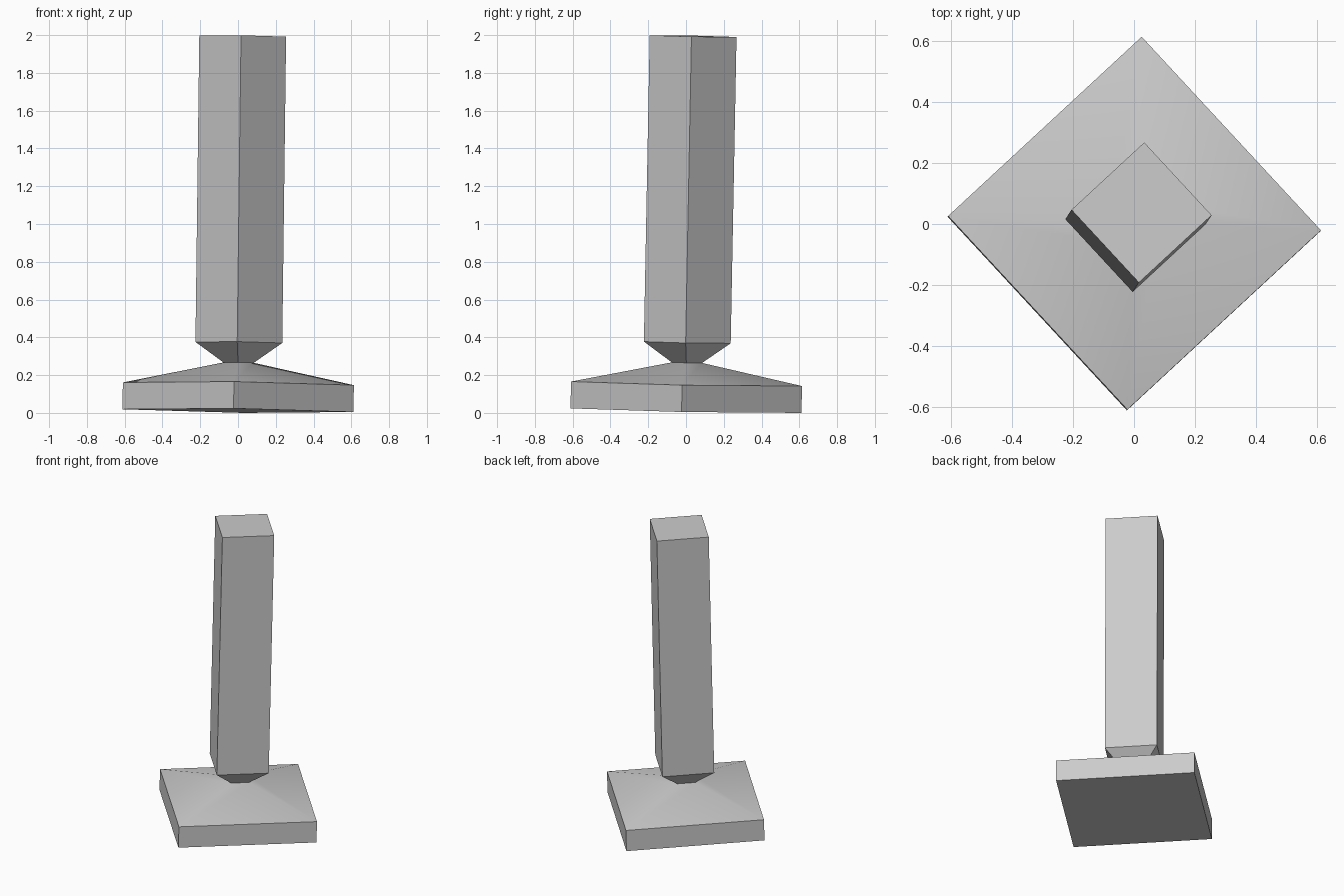
import bpy, bmesh
from math import cos, sin, pi, radians
from mathutils import Matrix, Vector

cube = bpy.data.objects.get("Cube")
if cube:
    bpy.data.objects.remove(cube, do_unlink=True)

grey = bpy.data.materials.new("plain_grey")
grey.use_nodes = True
colour = (0.6, 0.6, 0.6, 1)
grey.diffuse_color = colour
grey.node_tree.nodes["Principled BSDF"].inputs["Base Color"].default_value = colour

# The whole model leans slightly and is turned a little about its axis
lean = Vector((0, 0, 1)).rotation_difference(Vector((0.0125, 0.019, 1)))
placement = (Matrix.Translation((0, 0, 0.012)) @ lean.to_matrix().to_4x4()
             @ Matrix.Rotation(radians(-2.2), 4, "Z"))


def square_loft(name, profile):
    """Closed four-sided solid through (half diagonal, height) sections."""
    bm = bmesh.new()
    rings = [[bm.verts.new((r * cos(i * pi / 2), r * sin(i * pi / 2), z))
              for i in range(4)] for r, z in profile]
    for low, high in zip(rings, rings[1:]):
        for i in range(4):
            j = (i + 1) % 4
            bm.faces.new((low[i], low[j], high[j], high[i]))
    bm.faces.new(rings[0][::-1])
    bm.faces.new(rings[-1])
    bm.transform(placement)
    mesh = bpy.data.meshes.new(name)
    bm.to_mesh(mesh)
    bm.free()
    mesh.materials.append(grey)
    obj = bpy.data.objects.new(name, mesh)
    bpy.context.collection.objects.link(obj)
    bpy.ops.object.select_all(action="DESELECT")
    obj.select_set(True)
    bpy.context.view_layer.objects.active = obj
    bpy.ops.object.shade_smooth_by_angle(angle=radians(30))
    return obj


# Slab foot with a shallow, softly shaded pyramid on top
square_loft("base", [(0.612, 0), (0.612, 0.142), (0.08, 0.254)])

# Square post tapering down to the neck
square_loft("post", [(0.08, 0.254), (0.23, 0.361), (0.23, 1.983)])
